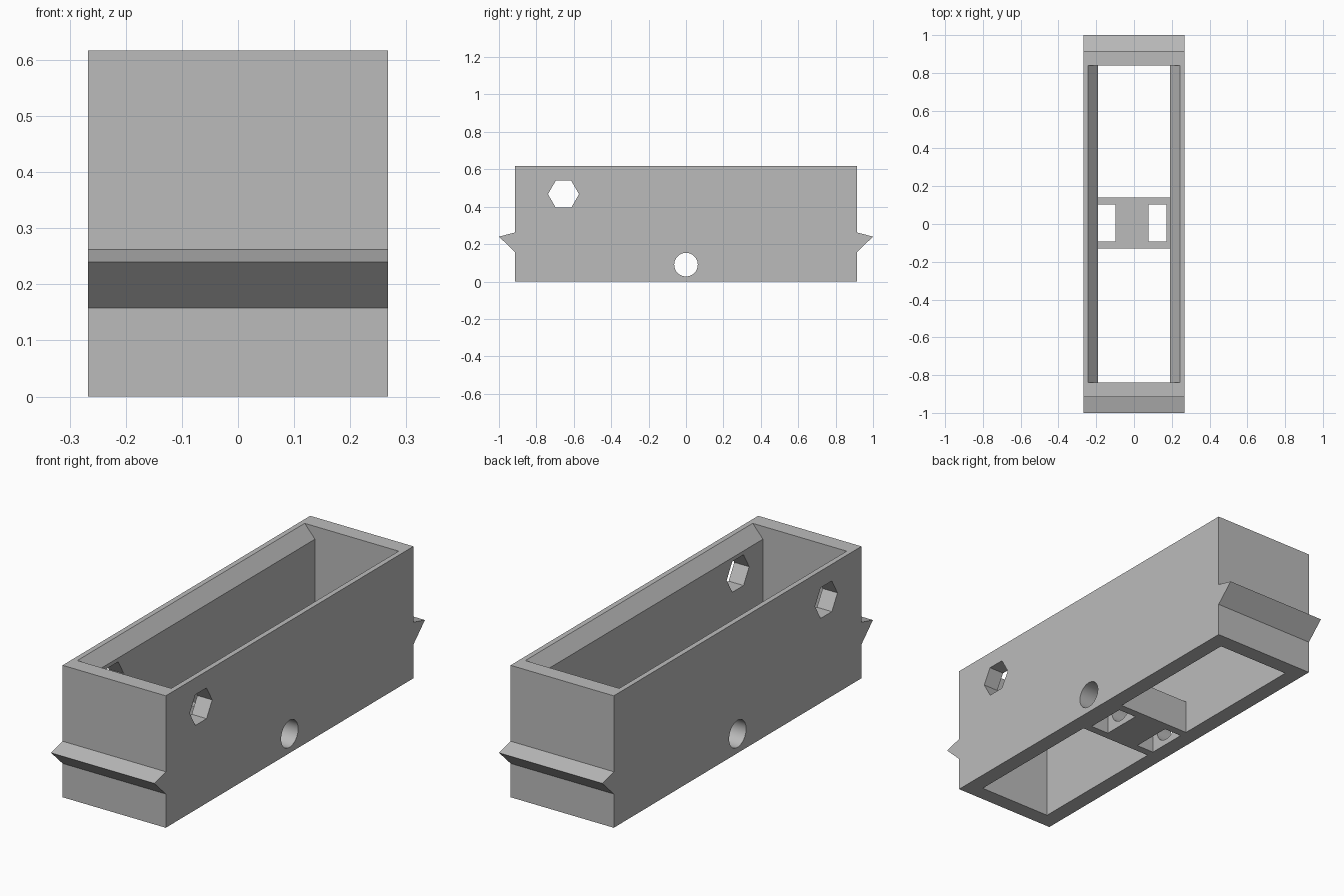
import bpy, bmesh, math
from mathutils import Vector

cube = bpy.data.objects.get("Cube")
if cube:
    bpy.data.objects.remove(cube, do_unlink=True)

grey = bpy.data.materials.new("plain grey")
grey.use_nodes = True
COLOUR = (0.5, 0.5, 0.5, 1)
grey.diffuse_color = COLOUR
grey.node_tree.nodes["Principled BSDF"].inputs["Base Color"].default_value = COLOUR

W, L, H = 0.267, 0.915, 0.617      # half width, half length, height
CX, CY = 0.19, 0.84                # cavity half sizes


def prism(name, profile, axis, lo, hi):
    """Extrude a 2D profile along x (y, z), y (x, z) or z (x, y)."""
    def place(p, t):
        co = list(p)
        co.insert("xyz".index(axis), t)
        return Vector(co)
    bm = bmesh.new()
    face = bm.faces.new([bm.verts.new(place(p, lo)) for p in profile])
    top = bmesh.ops.extrude_face_region(bm, geom=[face])["geom"]
    shift = place((0, 0), hi - lo)
    bmesh.ops.translate(bm, vec=shift, verts=[v for v in top if isinstance(v, bmesh.types.BMVert)])
    bmesh.ops.recalc_face_normals(bm, faces=bm.faces)
    mesh = bpy.data.meshes.new(name)
    bm.to_mesh(mesh)
    bm.free()
    mesh.materials.append(grey)
    obj = bpy.data.objects.new(name, mesh)
    bpy.context.collection.objects.link(obj)
    return obj


def rect(x0, x1, y0, y1):
    return [(x0, y0), (x1, y0), (x1, y1), (x0, y1)]


def ring(cy, cz, r, n):
    return [(cy + r * math.cos(i * math.tau / n), cz + r * math.sin(i * math.tau / n))
            for i in range(n)]


def cut(target, cutters):
    for c in cutters:
        c.hide_render = True
        mod = target.modifiers.new("cut", 'BOOLEAN')
        mod.operation, mod.solver, mod.object = 'DIFFERENCE', 'EXACT', c
        bpy.context.view_layer.objects.active = target
        bpy.ops.object.modifier_apply(modifier=mod.name)


# Outer body: side outline with a pointed ridge on each end
half = [(L, 0), (L, 0.158), (1.0, 0.24), (L, 0.262), (L, H)]
body = prism("body", half + [(-y, z) for y, z in reversed(half)], "x", -W, W)

# Open cavity, flared at the top along both long walls
flare = [(CX, -0.1), (CX, 0.557), (0.243, H), (0.243, H + 0.1)]
cavity = prism("cavity_cutter", flare + [(-x, z) for x, z in reversed(flare)], "y", -CY, CY)

# Hexagonal and round holes across both long walls
hexagon = prism("hexagon_cutter", ring(-0.655, 0.467, 0.083, 6), "x", -0.5, 0.5)
bore = prism("bore_cutter", ring(0, 0.09, 0.063, 48), "x", -0.5, 0.5)
cut(body, [cavity, hexagon, bore])

# Bridge across the middle, with two square pockets and the same bore
bridge = prism("middle_bridge", rect(-CX, CX, -0.13, 0.14), "z", 0, 0.16)
pockets = [prism("pocket_cutter", rect(x0, x1, -0.093, 0.102), "z", -0.1, 0.3)
           for x0, x1 in ((-CX - 0.01, -0.098), (0.077, 0.172))]
cut(bridge, pockets + [bore])

for c in [cavity, hexagon, bore] + pockets:
    bpy.data.objects.remove(c, do_unlink=True)

# Smooth the bore, keep every hard edge
bpy.ops.object.select_all(action='DESELECT')
for o in (body, bridge):
    o.select_set(True)
bpy.context.view_layer.objects.active = body
bpy.ops.object.shade_smooth_by_angle(angle=math.radians(30))
